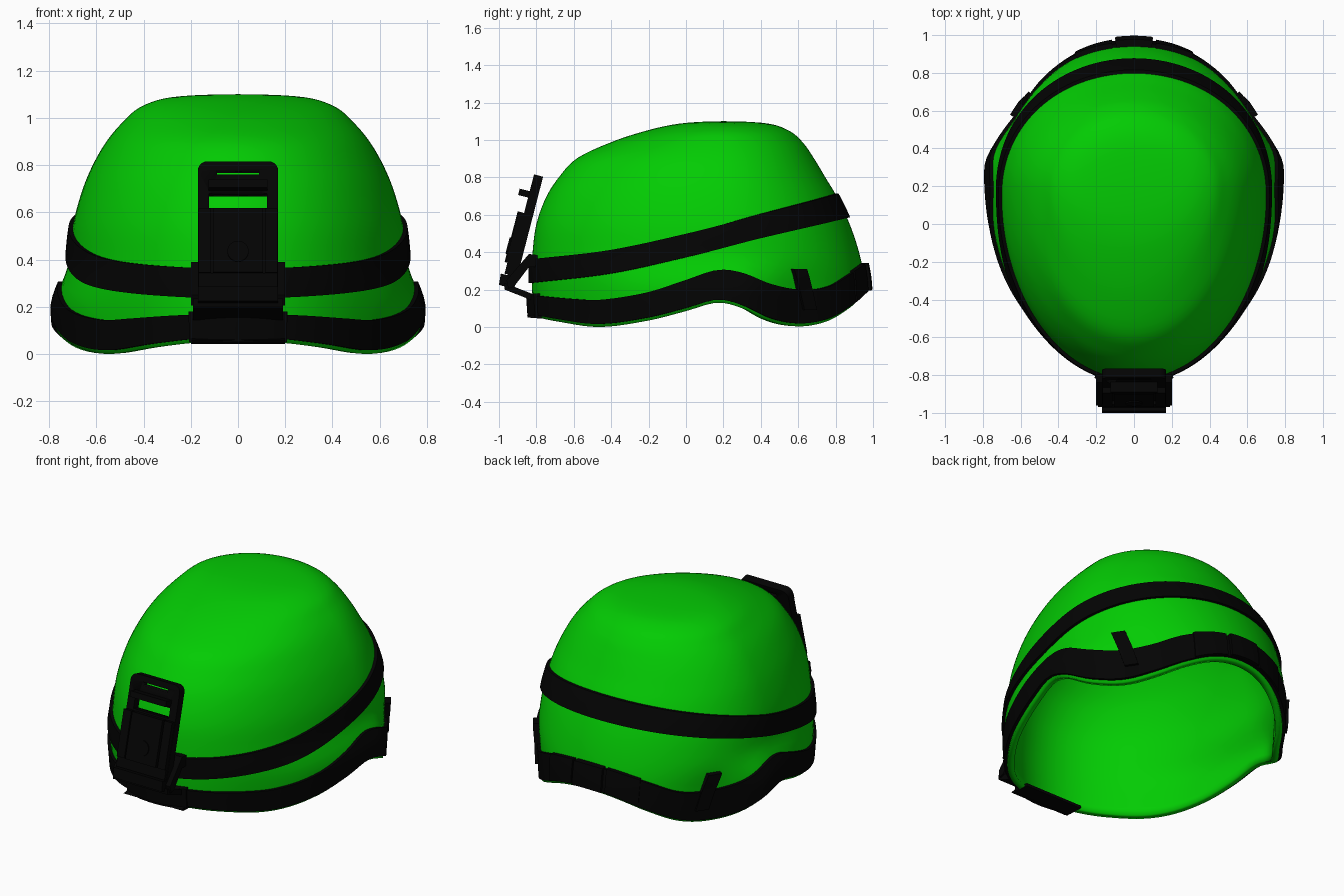
import bpy, bmesh
from math import sin, cos, pi, radians, sqrt
from mathutils import Matrix

if "Cube" in bpy.data.objects:
    bpy.data.objects.remove(bpy.data.objects["Cube"])

def material(name, rgb):
    m = bpy.data.materials.new(name)
    m.diffuse_color = (*rgb, 1)
    m.use_nodes = True
    m.node_tree.nodes["Principled BSDF"].inputs["Base Color"].default_value = m.diffuse_color
    return m

GREEN = material("green_shell", (0.001, 0.6, 0.001))
BLACK = material("black_strap", (0.001, 0.001, 0.001))

def interp(pts, x, k=1):
    """Smooth curve through rows (x, y1, y2, ...), reading column k."""
    n = len(pts)
    x = min(max(x, pts[0][0]), pts[-1][0])
    i = max(j for j in range(n - 1) if pts[j][0] <= x)
    def slope(j):
        a, b = pts[max(j - 1, 0)], pts[min(j + 1, n - 1)]
        return (b[k] - a[k]) / (b[0] - a[0])
    p, q = pts[i], pts[i + 1]
    h = q[0] - p[0]
    t = (x - p[0]) / h
    return ((2*t**3 - 3*t*t + 1) * p[k] + (t**3 - 2*t*t + t) * h * slope(i)
            + (3*t*t - 2*t**3) * q[k] + (t**3 - t*t) * h * slope(i + 1))

def finish(name, verts, faces, mat, angle=35, matrix=None):
    me = bpy.data.meshes.new(name)
    me.from_pydata(verts, [], faces)
    ob = bpy.data.objects.new(name, me)
    bpy.context.collection.objects.link(ob)
    me.materials.append(mat)
    if matrix:
        ob.matrix_world = matrix
    bpy.ops.object.select_all(action='DESELECT')
    bpy.context.view_layer.objects.active = ob
    ob.select_set(True)
    bpy.ops.object.shade_smooth_by_angle(angle=radians(angle))
    return ob

# Helmet surface: z, front reach, back reach, half width about y = 0.2
CY, TOP = 0.2, 1.1
LEVELS = [(1.1, 0, 0, 0), (1.09, .21, .22, .26), (1.05, .41, .35, .405), (.98, .62, .43, .49),
          (.9, .785, .485, .557), (.8, .88, .545, .615), (.7, .945, .605, .657), (.55, 1.0, .675, .698),
          (.4, 1.02, .725, .715), (.25, 1.025, .755, .727), (0, 1.01, .765, .71)]
PROFILE = [(sqrt(TOP - z), f, b, a) for z, f, b, a in LEVELS]
# Sideways flare of the rim (over the ears) against y
FLARE = [(-.82, 0), (-.55, .005), (-.3, .03), (0, .042), (.2, .05), (.33, .055), (.45, .02),
         (.6, -.025), (.75, -.02), (.96, 0)]

def plan_y(th):
    return CY + (1.02 if sin(th) < 0 else 0.76) * sin(th)

def surface(th, z, off=0):
    p = sqrt(max(TOP - z, 0))
    t = min(max((0.4 - z) / 0.22, 0), 1)
    flare = interp(FLARE, plan_y(th)) * t * t * (3 - 2 * t) * (1 if cos(th) > 0 else -1)
    ry = interp(PROFILE, p, 1 if sin(th) < 0 else 2) + off
    return ((interp(PROFILE, p, 3) + off) * cos(th) + flare, CY + ry * sin(th), z)

# Edge curves, as height against y
RIM = [(-.82, .055), (-.7, .03), (-.47, 0), (-.2, .035), (0, .085), (.17, .13), (.3, .1),
       (.45, .03), (.6, .003), (.75, .03), (.87, .1), (.96, .18)]
LOW_TOP = [(-.82, .17), (-.6, .15), (-.45, .145), (-.2, .185), (0, .25), (.17, .305), (.3, .29),
           (.45, .23), (.6, .2), (.75, .215), (.87, .28), (.96, .335)]
UPPER = [(-.82, .298), (-.4, .348), (0, .435), (.4, .535), (.96, .65)]
rim = lambda y: interp(RIM, y)

# Helmet shell
N, L = 128, 44
verts, faces = [(0, CY, TOP)], []
for i in range(1, L + 1):
    for j in range(N):
        th = 2 * pi * j / N
        p = sqrt(TOP - rim(plan_y(th))) * i / L
        verts.append(surface(th, TOP - p * p))
at = lambda i, j: 1 + (i - 1) * N + j % N
for j in range(N):
    faces.append((0, at(1, j), at(1, j + 1)))
    for i in range(1, L):
        faces.append((at(i, j), at(i + 1, j), at(i + 1, j + 1), at(i, j + 1)))
shell = finish("helmet_shell", verts, faces, GREEN, 80)
solid = shell.modifiers.new("thickness", 'SOLIDIFY')
solid.thickness, solid.offset = 0.04, -1

def strap(name, lo, hi, off, a0=0, a1=2 * pi, n=128, lean=0):
    """Strip wrapped on the shell between two height curves."""
    closed = a1 - a0 > 6.28
    verts, faces, R = [], [], 7
    for j in range(n if closed else n + 1):
        th = a0 + (a1 - a0) * j / n
        y = plan_y(th)
        for r in range(R):
            z = lo(y) + (hi(y) - lo(y)) * r / (R - 1)
            verts.append(surface(th + lean * (r / (R - 1) - .5), z, off))
        verts += [surface(th + lean / 2, hi(y), -.015), surface(th - lean / 2, lo(y), -.015)]
    M, count = R + 2, n if closed else n + 1
    for j in range(n):
        k = (j + 1) % count
        for r in range(M):
            s = (r + 1) % M
            faces.append((j * M + r, k * M + r, k * M + s, j * M + s))
    if not closed:
        faces += [tuple(reversed(range(M))), tuple(range(n * M, n * M + M))]
    return finish(name, verts, faces, BLACK)

strap("upper_band", lambda y: interp(UPPER, y) - .063, lambda y: interp(UPPER, y) + .063, .018)
strap("rim_band", lambda y: rim(y) + .016, lambda y: interp(LOW_TOP, y), .018)

# Pads on the back of the rim band, and side clips
for name, mid, half, off in (("rear_pad_centre", 90, 7.5, .038), ("rear_pad_left", 107, 8, .026),
                             ("rear_pad_right", 73, 8, .026)):
    strap(name, lambda y: rim(y) + .02, lambda y: interp(LOW_TOP, y) + .008, off,
          radians(mid - half), radians(mid + half), 12)
for name, mid, s in (("side_clip_right", 34, -1), ("side_clip_left", 146, 1)):
    strap(name, lambda y: .09, lambda y: .31, .034, radians(mid - 3), radians(mid + 3), 4,
          s * radians(4))

def prism(name, pts, lo, hi, place, matrix=None):
    """Extrude a 2D outline between lo and hi; place maps (a, b, depth) to a point."""
    n = len(pts)
    verts = [place(a, b, lo) for a, b in pts] + [place(a, b, hi) for a, b in pts]
    faces = [tuple(reversed(range(n))), tuple(range(n, 2 * n))]
    faces += [(i, (i + 1) % n, n + (i + 1) % n, n + i) for i in range(n)]
    ob = finish(name, verts, faces, BLACK, 30, matrix)
    bm = bmesh.new()
    bm.from_mesh(ob.data)
    bmesh.ops.recalc_face_normals(bm, faces=bm.faces)
    bm.to_mesh(ob.data)
    bm.free()
    return ob

# Front bracket: curved foot, then side outlines (y, z) extruded across x
strap("bracket_foot", lambda y: .05, lambda y: .18, .034, radians(254), radians(286), 16)
across = lambda y, z, x: (x, y, z)
BRACKET = {
    "bracket_lip": (.2, [(-.85, .06), (-.83, .048), (-.71, .043), (-.71, .06), (-.78, .07)]),
    "bracket_lower_arm": (.19, [(-.83, .145), (-.97, .2), (-.97, .235), (-.83, .18)]),
    "bracket_upper_arm": (.2, [(-.795, .385), (-.84, .39), (-.96, .25), (-.95, .205), (-.92, .215),
                               (-.84, .32), (-.795, .32)]),
    "bracket_hinge": (.17, [(-1, .225), (-.93, .205), (-.92, .27), (-.99, .285)]),
}
for name, (w, pts) in BRACKET.items():
    prism(name, pts, -w, w, across)

# Tilted mount plate, in its own frame: x across, z up the plate, -y outward
TILT = Matrix.Translation((0, -.92, .2)) @ Matrix.Rotation(radians(-14.5), 4, 'X')
outward = lambda x, v, w: (x, -w, v)

def block(name, x0, x1, v0, v1, w0, w1):
    return prism(name, [(x0, v0), (x1, v0), (x1, v1), (x0, v1)], w0, w1, outward, TILT)

arc = [(.13 + .04 * cos(a * pi / 12), .583 + .04 * sin(a * pi / 12)) for a in range(7)]
outline = [(-.17, 0), (.17, 0)] + arc + [(-x, v) for x, v in reversed(arc)]
plate = prism("mount_plate", outline, 0, .05, outward, TILT)
for x, v0, v1 in ((.088, .565, .585), (.122, .42, .482)):
    cut = block("slot_cutter", -x, x, v0, v1, -.1, .2)
    cut.hide_render = True
    cut.hide_set(True)
    mod = plate.modifiers.new("slot", 'BOOLEAN')
    mod.object, mod.solver = cut, 'EXACT'
block("mount_ridge", -.125, .125, .495, .53, .04, .105)
for s in (-1, 1):
    block("mount_side_rail", *sorted((s * .115, s * .168)), .13, .41, .04, .08)
block("mount_centre_panel", -.105, .105, .13, .41, .04, .085)
block("mount_lower_bar", -.168, .168, .07, .13, .04, .07)
prism("mount_button", [(.045 * cos(i * pi / 12), .22 + .045 * sin(i * pi / 12)) for i in range(24)],
      .08, .092, outward, TILT)
